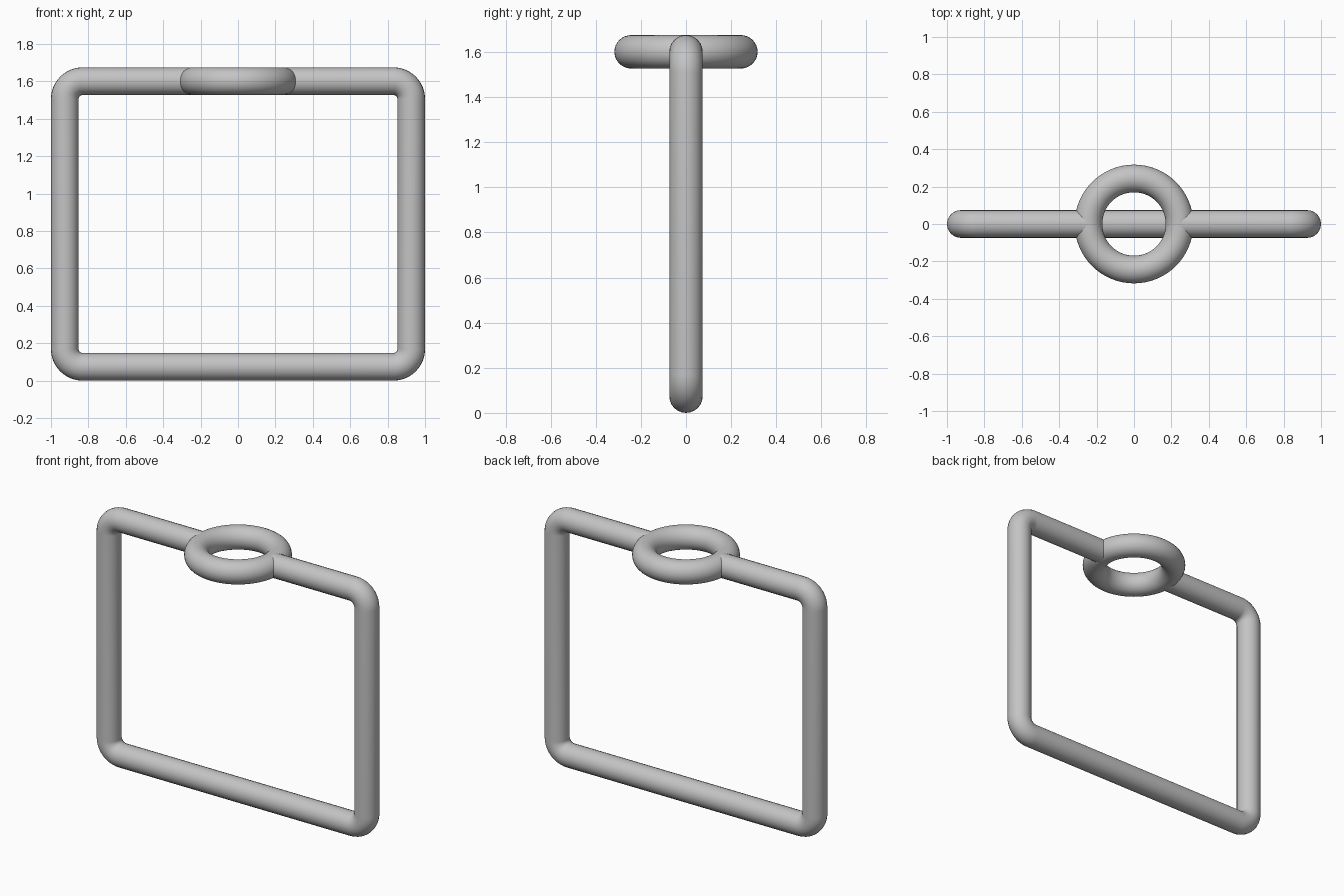
import bpy
import math

if "Cube" in bpy.data.objects:
    bpy.data.objects.remove(bpy.data.objects["Cube"])

TUBE = 0.074            # tube radius
HALF_W = 1.0 - TUBE     # centre line half width
LOW, HIGH = TUBE, 1.601 # centre line heights
BEND = 0.095            # corner bend radius
RING = 0.2435           # ring centre line radius

grey = bpy.data.materials.new("grey metal")
grey.diffuse_color = (0.55, 0.55, 0.55, 1)
grey.use_nodes = True
grey.node_tree.nodes["Principled BSDF"].inputs["Base Color"].default_value = grey.diffuse_color


def corner(cx, cz, start):
    """Quarter bend, running clockwise from the start angle."""
    return [(cx + BEND * math.cos(math.radians(start - 90 * i / 12)), 0,
             cz + BEND * math.sin(math.radians(start - 90 * i / 12)))
            for i in range(13)]


# square loop of tube, open where the ring sits
x, lo, hi = HALF_W - BEND, LOW + BEND, HIGH - BEND
path = [(RING, 0, HIGH)]
path += corner(x, hi, 90) + corner(x, lo, 0)
path += corner(-x, lo, -90) + corner(-x, hi, 180)
path += [(-RING, 0, HIGH)]

curve = bpy.data.curves.new("frame", 'CURVE')
curve.dimensions = '3D'
curve.bevel_depth = TUBE
curve.bevel_resolution = 10
curve.use_fill_caps = True
spline = curve.splines.new('POLY')
spline.points.add(len(path) - 1)
for point, co in zip(spline.points, path):
    point.co = (*co, 1)
frame = bpy.data.objects.new("frame", curve)
bpy.context.collection.objects.link(frame)
bpy.context.view_layer.objects.active = frame
frame.select_set(True)
bpy.ops.object.convert(target='MESH')
frame = bpy.context.object
bpy.ops.object.shade_smooth_by_angle(angle=math.radians(40))
frame.data.materials.clear()
frame.data.materials.append(grey)

# flat-lying ring in the middle of the top bar
bpy.ops.mesh.primitive_torus_add(major_radius=RING, minor_radius=TUBE,
                                 major_segments=64, minor_segments=32,
                                 location=(0, 0, HIGH))
ring = bpy.context.object
ring.name = "ring"
bpy.ops.object.shade_smooth_by_angle(angle=math.radians(40))
ring.data.materials.append(grey)
